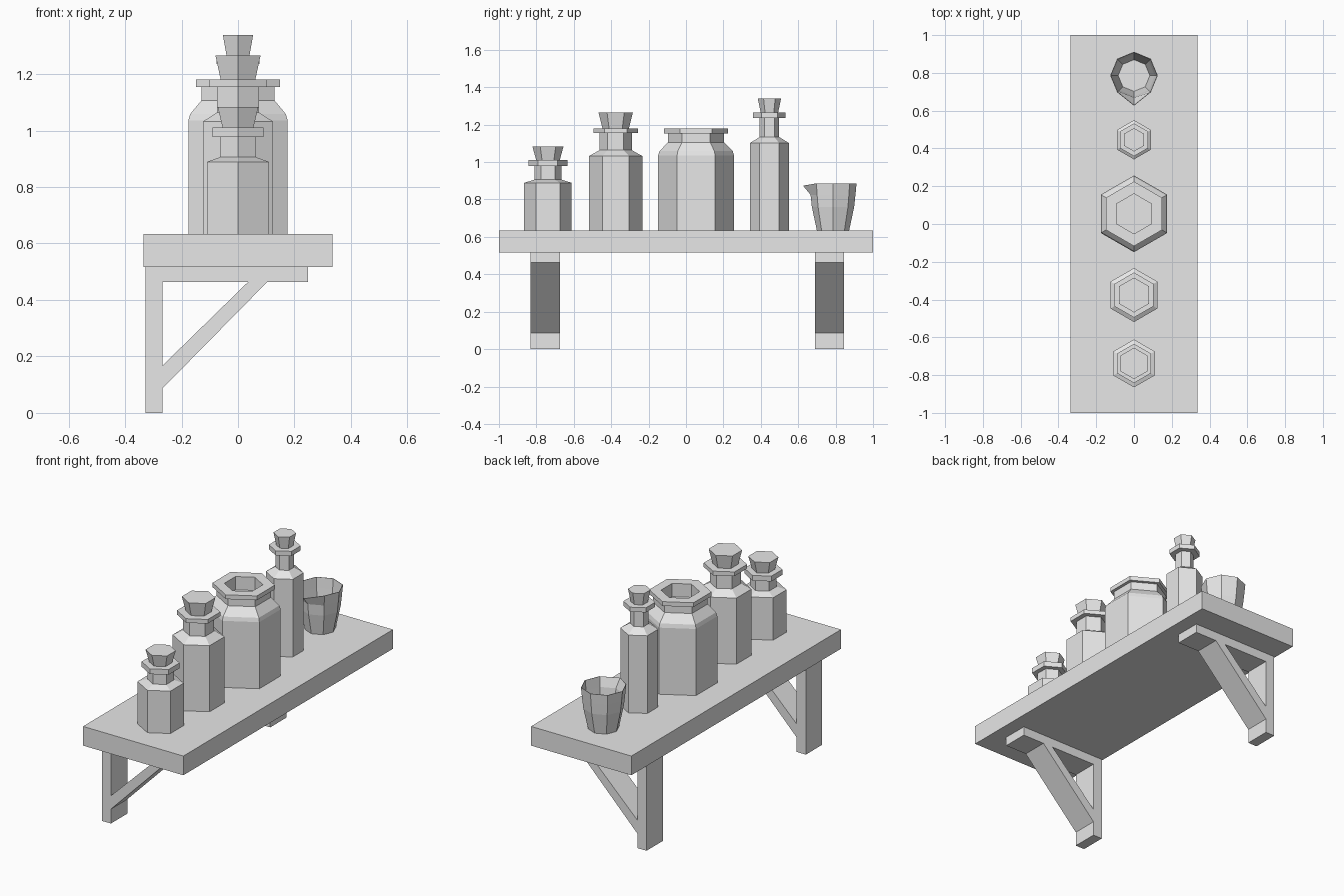
import bpy, bmesh, math

if "Cube" in bpy.data.objects:
    bpy.data.objects.remove(bpy.data.objects["Cube"])

grey = bpy.data.materials.new("plain_grey")
grey.diffuse_color = (0.8, 0.8, 0.8, 1)
grey.use_nodes = True
grey.node_tree.nodes["Principled BSDF"].inputs["Base Color"].default_value = grey.diffuse_color


def finish(name, bm):
    bmesh.ops.recalc_face_normals(bm, faces=bm.faces)
    mesh = bpy.data.meshes.new(name)
    bm.to_mesh(mesh)
    bm.free()
    mesh.materials.append(grey)
    obj = bpy.data.objects.new(name, mesh)
    bpy.context.collection.objects.link(obj)
    return obj


def lathe(name, y, profile, sides=6, cap_top=True):
    """Stack of polygon rings (radius, z) with one corner towards +y."""
    bm = bmesh.new()
    rings = []
    for r, z in profile:
        angles = [math.pi / 2 + 2 * math.pi * i / sides for i in range(sides)]
        rings.append([bm.verts.new((r * math.cos(a), y + r * math.sin(a), z)) for a in angles])
    for low, high in zip(rings, rings[1:]):
        for i in range(sides):
            j = (i + 1) % sides
            bm.faces.new((low[i], low[j], high[j], high[i]))
    bm.faces.new(rings[0][::-1])
    if cap_top:
        bm.faces.new(rings[-1])
    return finish(name, bm)


def slab(name, outline, y0, y1):
    """Outline in x and z, extruded along y."""
    bm = bmesh.new()
    face = bm.faces.new([bm.verts.new((x, y0, z)) for x, z in outline])
    new = bmesh.ops.extrude_face_region(bm, geom=[face])["geom"]
    bmesh.ops.translate(bm, vec=(0, y1 - y0, 0),
                        verts=[v for v in new if isinstance(v, bmesh.types.BMVert)])
    return finish(name, bm)


BASE = 0.633  # top of the shelf

# Shelf board
slab("shelf_board", [(-.335, .517), (.335, .517), (.335, BASE), (-.335, BASE)], -1, 1)

# Brackets: post, arm and diagonal brace
for side, yc in (("front", -.753), ("back", .767)):
    y0, y1 = yc - .078, yc + .078
    slab(side + "_bracket_post", [(-.328, 0), (-.267, 0), (-.267, .517), (-.328, .517)], y0, y1)
    slab(side + "_bracket_arm", [(-.267, .463), (.248, .463), (.248, .517), (-.267, .517)], y0, y1)
    slab(side + "_bracket_brace", [(-.267, .087), (.103, .463), (.035, .463), (-.267, .168)], y0, y1)

# Corked bottles: y, body radius and height, shoulder height, neck radius,
# collar radius, collar bottom and top, cork bottom and top radius, cork top
bottles = {
    "short_bottle": (-.738, .127, .889, .906, .073, .104, .978, 1.010, .062, .083, 1.083),
    "medium_bottle": (-.376, .143, 1.032, 1.064, .086, .119, 1.155, 1.180, .070, .092, 1.265),
    "tall_bottle": (.446, .104, 1.102, 1.134, .052, .087, 1.236, 1.264, .046, .062, 1.339),
}
for name, (y, r, zb, zs, rn, rc, c0, c1, k0, k1, zk) in bottles.items():
    lathe(name, y, [(r, BASE), (r, zb), (rn, zs), (rn, c0), (rc, c0), (rc, c1)])
    lathe(name + "_cork", y, [(k0, c1 - .003), (k1, zk)])

# Wide open jar with a recessed mouth
lathe("open_jar", .054, [(.203, BASE), (.203, 1.035), (.196, 1.058), (.150, 1.106), (.150, 1.154),
                         (.171, 1.154), (.171, 1.180), (.106, 1.180), (.106, 1.10)])

# Thin cup whose front rim corner is pulled out into a spout
cup = lathe("pouring_cup", .786, [(.086, BASE), (.113, .76), (.120, .825), (.126, .886)],
            sides=8, cap_top=False)
spout = max(cup.data.vertices, key=lambda v: v.co.z - v.co.y)
spout.co.y, spout.co.z = .626, .873
wall = cup.modifiers.new("wall", 'SOLIDIFY')
wall.thickness = .003
wall.offset = -1
